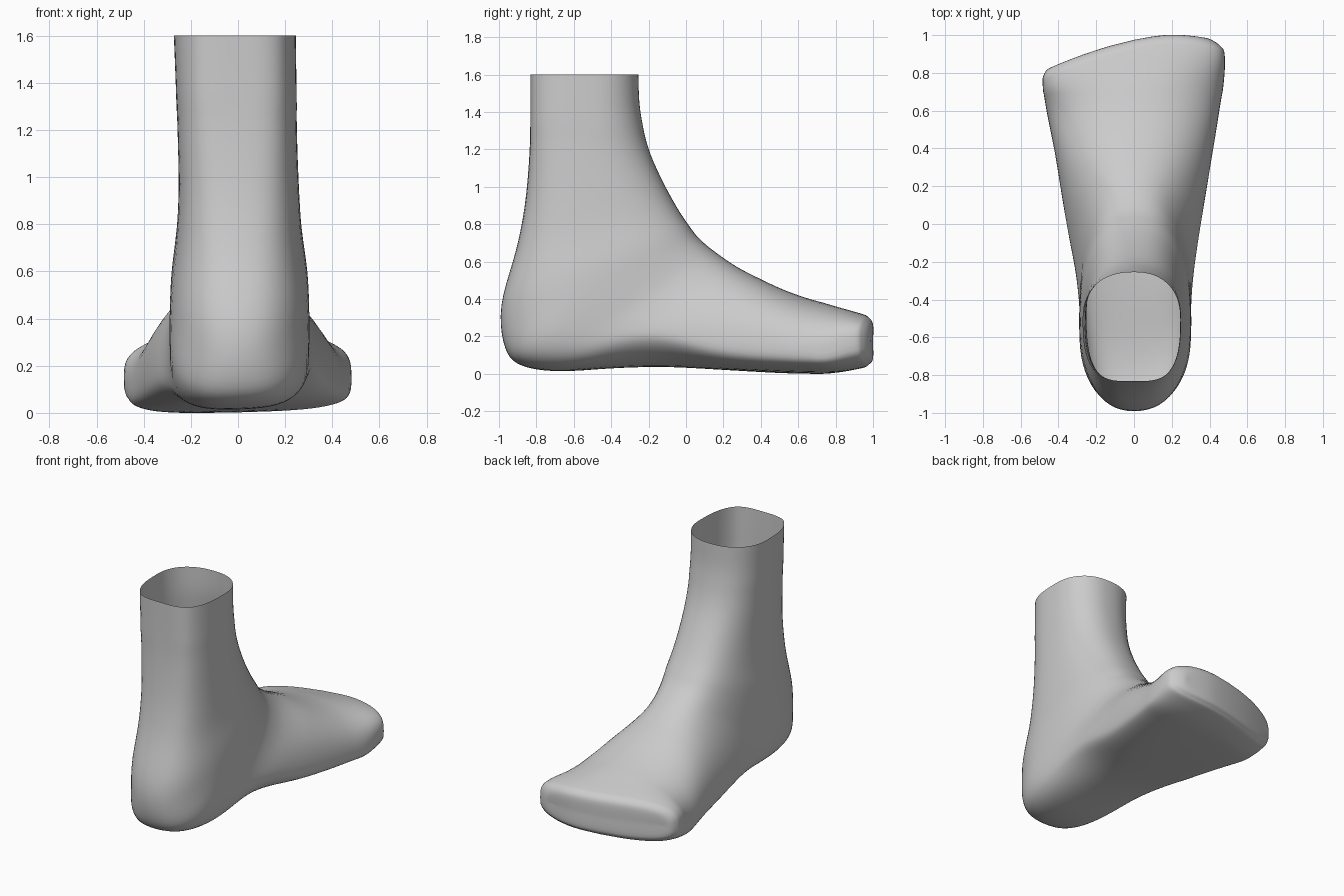
import bpy, bmesh, math

if "Cube" in bpy.data.objects:
    bpy.data.objects.remove(bpy.data.objects["Cube"])

# Rings fan round from the ankle opening to the toes:
# (instep y, z,  heel/sole y, z,  half width left, right)
RINGS = [
    (-.255, 1.60, -.85, 1.60, .272, .245),
    (-.245, 1.41, -.85, 1.37, .264, .248),
    (-.20, 1.205, -.855, 1.12, .257, .252),
    (-.12, 1.025, -.87, .88, .253, .26),
    (-.04, .88, -.91, .66, .262, .272),
    (.015, .80, -.995, .36, .285, .298),
    (.06, .74, -.97, .13, .292, .305),
    (.105, .697, -.88, .04, .292, .305),
    (.155, .657, -.68, .012, .292, .305),
    (.22, .61, -.40, .028, .312, .32),
    (.29, .565, -.10, .035, .358, .355),
    (.39, .515, .20, .022, .40, .397),
    (.56, .44, .50, .008, .438, .44),
    (.78, .37, .78, .003, .470, .475),
    (.93, .325, .94, .025, .484, .48),
    (.975, .305, .98, .045, .478, .455),
    (1.0, .265, 1.0, .075, .455, .40),
    (1.0, .17, 1.0, .17, .41, .35),
]
STEPS, SIDES = 5, 60


def catmull(a, b, c, d, t):
    return [.5 * (2*q + (r-p)*t + (2*p-5*q+4*r-s)*t*t + (3*q-p-3*r+s)*t**3)
            for p, q, r, s in zip(a, b, c, d)]


def smooth(t):
    t = max(0, min(1, t))
    return t * t * (3 - 2 * t)


def ring_points(ring):
    iy, iz, oy, oz, left, right = ring
    # roundness: soft at the heel, squarer along the sole and toes
    away = min(1, math.hypot(oy + 1, oz - .25) / .55)
    low = 2.2 + (.6 if oz > .25 else 1.2) * away
    high = 2.3 + 1.1 * smooth((iy - .65) / .35)
    high += .4 * math.exp(-((iy - .07) / .13) ** 2)
    # height of the widest point along the ring
    m = .34 + .19 * math.sqrt(max(oz, 0))
    m += .15 * smooth((oy - .75) / .25) - .09 * smooth((oy + .7) / .7)
    pts = []
    for k in range(SIDES):
        a = 2 * math.pi * k / SIDES
        c, s = math.cos(a), math.sin(a)
        n = high if s >= 0 else low
        w = math.copysign(abs(c) ** (2 / n), c)
        h = math.copysign(abs(s) ** (2 / n), s)
        x = w * (right if w > 0 else left)
        f = m + h * (1 - m if h > 0 else m)
        y, z = oy + (iy - oy) * f, oz + (iz - oz) * f
        # shallow hollow down the back of the ankle
        if h < 0:
            y += .018 * smooth((oz - .7) / .6) * max(0, 1 - (x / .18) ** 2)
        # raised arch, stronger on the inner side, and a slight roll outward
        near_floor = max(0, 1 - z / .4)
        arch = math.exp(-((y + .2) / .27) ** 2) * near_floor
        z += (.11 if x > 0 else .03) * arch * w * w + .03 * x * near_floor
        # slanted toe line
        if x < .2:
            back = .19 * ((.2 - x) / .68) ** 1.6
        else:
            back = .04 * ((x - .2) / .28) ** 2
        y -= back * smooth((y - .25) / .7)
        pts.append((x, y, max(z, 0)))
    return pts


# Interpolate the rings
rows = []
last = len(RINGS) - 1
for i in range(last):
    four = [RINGS[max(0, min(last, i + j))] for j in (-1, 0, 1, 2)]
    rows += [catmull(*four, t / STEPS) for t in range(STEPS)]
rows.append(RINGS[-1])

# Foot skin, open at the ankle and closed along the toes
bm = bmesh.new()
loops = [[bm.verts.new(p) for p in ring_points(r)] for r in rows]
for a, b in zip(loops, loops[1:]):
    for k in range(SIDES):
        j = (k + 1) % SIDES
        bm.faces.new((a[k], a[j], b[j], b[k]))
bmesh.ops.remove_doubles(bm, verts=bm.verts, dist=.0004)
# Even out the skin, keeping the ankle rim in place
inner = [v for v in bm.verts if v.co.z < 1.3 and v.co.y < .7]
for _ in range(6):
    bmesh.ops.smooth_vert(bm, verts=inner, factor=.5,
                          use_axis_x=True, use_axis_y=True, use_axis_z=True)
bmesh.ops.recalc_face_normals(bm, faces=bm.faces)
for f in bm.faces:
    f.smooth = True
mesh = bpy.data.meshes.new("foot")
bm.to_mesh(mesh)
bm.free()

grey = bpy.data.materials.new("plain grey")
grey.diffuse_color = (.6, .6, .6, 1)
grey.use_nodes = True
grey.node_tree.nodes["Principled BSDF"].inputs["Base Color"].default_value = grey.diffuse_color
mesh.materials.append(grey)
foot = bpy.data.objects.new("foot", mesh)
bpy.context.collection.objects.link(foot)
